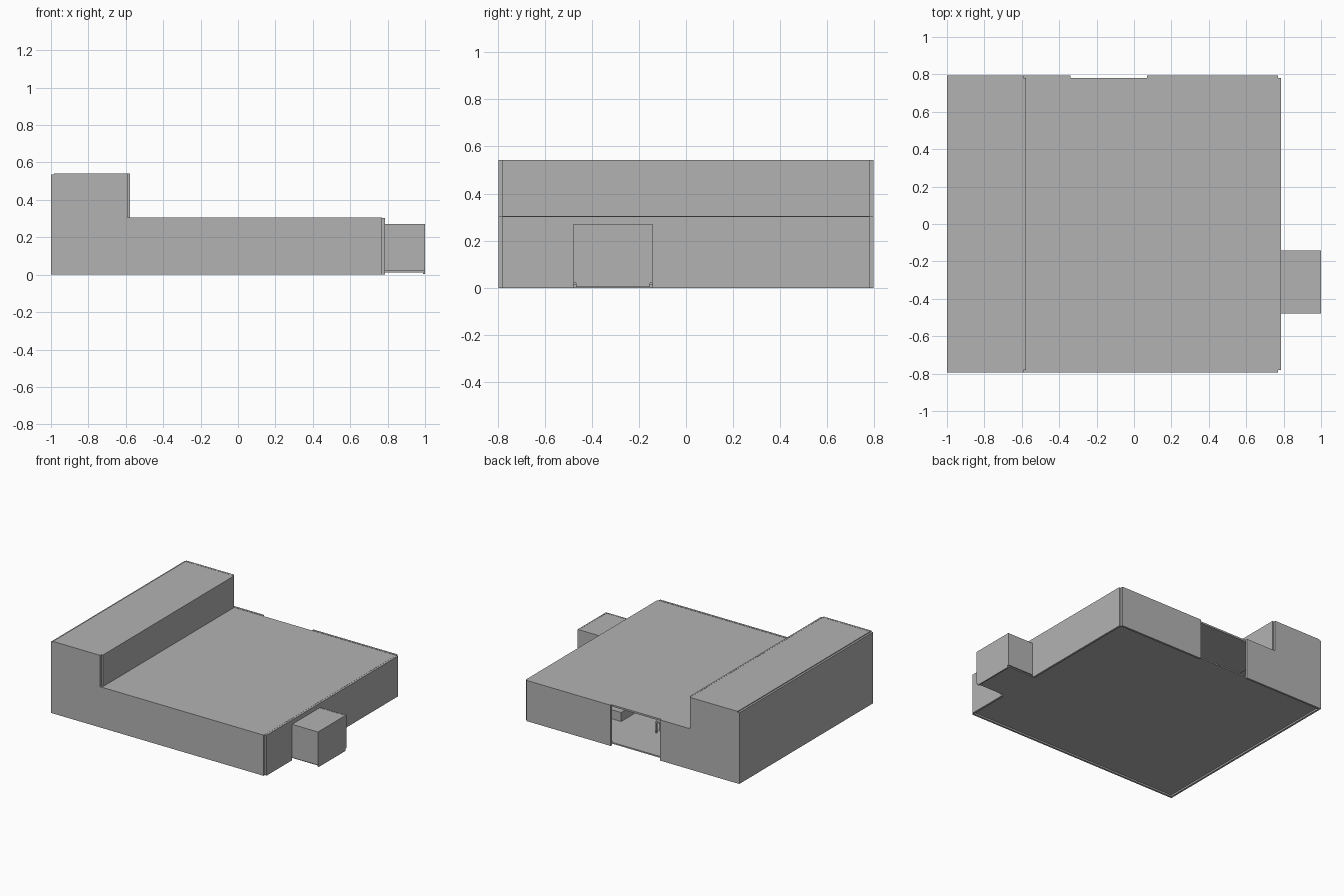
import bpy
import bmesh

cube = bpy.data.objects.get("Cube")
if cube:
    bpy.data.objects.remove(cube, do_unlink=True)

grey = bpy.data.materials.new("plain_grey")
grey.use_nodes = True
colour = (0.45, 0.45, 0.45, 1)
grey.diffuse_color = colour
grey.node_tree.nodes["Principled BSDF"].inputs["Base Color"].default_value = colour


def add_object(name, bm):
    bmesh.ops.recalc_face_normals(bm, faces=bm.faces)
    mesh = bpy.data.meshes.new(name)
    bm.to_mesh(mesh)
    bm.free()
    mesh.materials.append(grey)
    obj = bpy.data.objects.new(name, mesh)
    bpy.context.collection.objects.link(obj)
    return obj


def panel(name, profile, y0, y1):
    """Extrude an x-z profile from y0 to y1."""
    bm = bmesh.new()
    face = bm.faces.new([bm.verts.new((x, y0, z)) for x, z in profile])
    moved = bmesh.ops.extrude_face_region(bm, geom=[face])["geom"]
    verts = [v for v in moved if isinstance(v, bmesh.types.BMVert)]
    bmesh.ops.translate(bm, verts=verts, vec=(0, y1 - y0, 0))
    return add_object(name, bm)


def box(name, x, y, z):
    return panel(name, [(x[0], z[0]), (x[1], z[0]), (x[1], z[1]), (x[0], z[1])], *y)


WALL = 0.015
LOW, HIGH = 0.306, 0.542
LEFT, STEP, RIGHT = -1.0, -0.578, 0.785
DEPTH = 0.795
IN = DEPTH - WALL
DOOR = (-0.34, 0.07)


def stepped(x_end):
    """Wall outline with the tall section on one side."""
    s = STEP - 0.012
    return [(LEFT + WALL, 0), (x_end, 0), (x_end, LOW), (s, LOW), (s, HIGH), (LEFT + WALL, HIGH)]


# Outer walls, with a full-height opening in the back
panel("front_wall", stepped(RIGHT - WALL), -DEPTH, -IN)
panel("back_wall_tall_section", stepped(DOOR[0]), IN, DEPTH)
box("back_wall_low_section", (DOOR[1], RIGHT - WALL), (IN, DEPTH), (0, LOW))
box("tall_side_wall", (LEFT, LEFT + WALL), (-DEPTH, DEPTH), (0, HIGH - 0.007))
box("step_wall", (STEP - 0.012, STEP), (-IN, IN), (LOW - WALL, HIGH))

# Side wall around the alcove
ALCOVE = (-0.478, -0.142)
side_x = (RIGHT - WALL, RIGHT)
box("side_wall_front", side_x, (-IN, ALCOVE[0]), (0, LOW - 0.003))
box("side_wall_back", side_x, (ALCOVE[1], IN), (0, LOW - 0.003))
box("side_wall_lintel", side_x, ALCOVE, (0.27, LOW - 0.003))

# Floor and roofs
box("floor", (LEFT + WALL, RIGHT - WALL), (-IN, IN), (0.012, 0.022))
box("low_roof", (STEP, RIGHT - WALL), (-IN, IN), (LOW - WALL, LOW - 0.002))
box("tall_roof", (LEFT + WALL, STEP - 0.012), (-IN, IN), (HIGH - WALL, HIGH - 0.001))

# Alcove projecting from the side
for label, y in (("front", ALCOVE[0]), ("back", ALCOVE[1] - 0.01)):
    box("alcove_%s_wall" % label, (RIGHT - WALL, 0.99), (y, y + 0.01), (0.02, 0.27))
box("alcove_end_wall", (0.99, 1.0), ALCOVE, (0.02, 0.27))
box("alcove_end_sill", (0.99, 1.0), (ALCOVE[0] + 0.01, ALCOVE[1] - 0.01), (0.003, 0.02))
box("alcove_floor", (RIGHT - WALL, 0.99), (ALCOVE[0] + 0.01, ALCOVE[1] - 0.01), (0.012, 0.022))
box("alcove_roof", (RIGHT - WALL, 0.99), (ALCOVE[0] + 0.01, ALCOVE[1] - 0.01), (0.255, 0.269))

# Furniture inside
box("bench", (0.21, 0.5), (0.31, 0.47), (0.022, 0.09))
for x in (-0.13, -0.09):
    for y in (0.44, 0.48):
        box("stool_leg", (x - 0.005, x + 0.005), (y - 0.005, y + 0.005), (0.022, 0.1))
box("stool_seat", (-0.135, -0.085), (0.435, 0.485), (0.1, 0.11))
